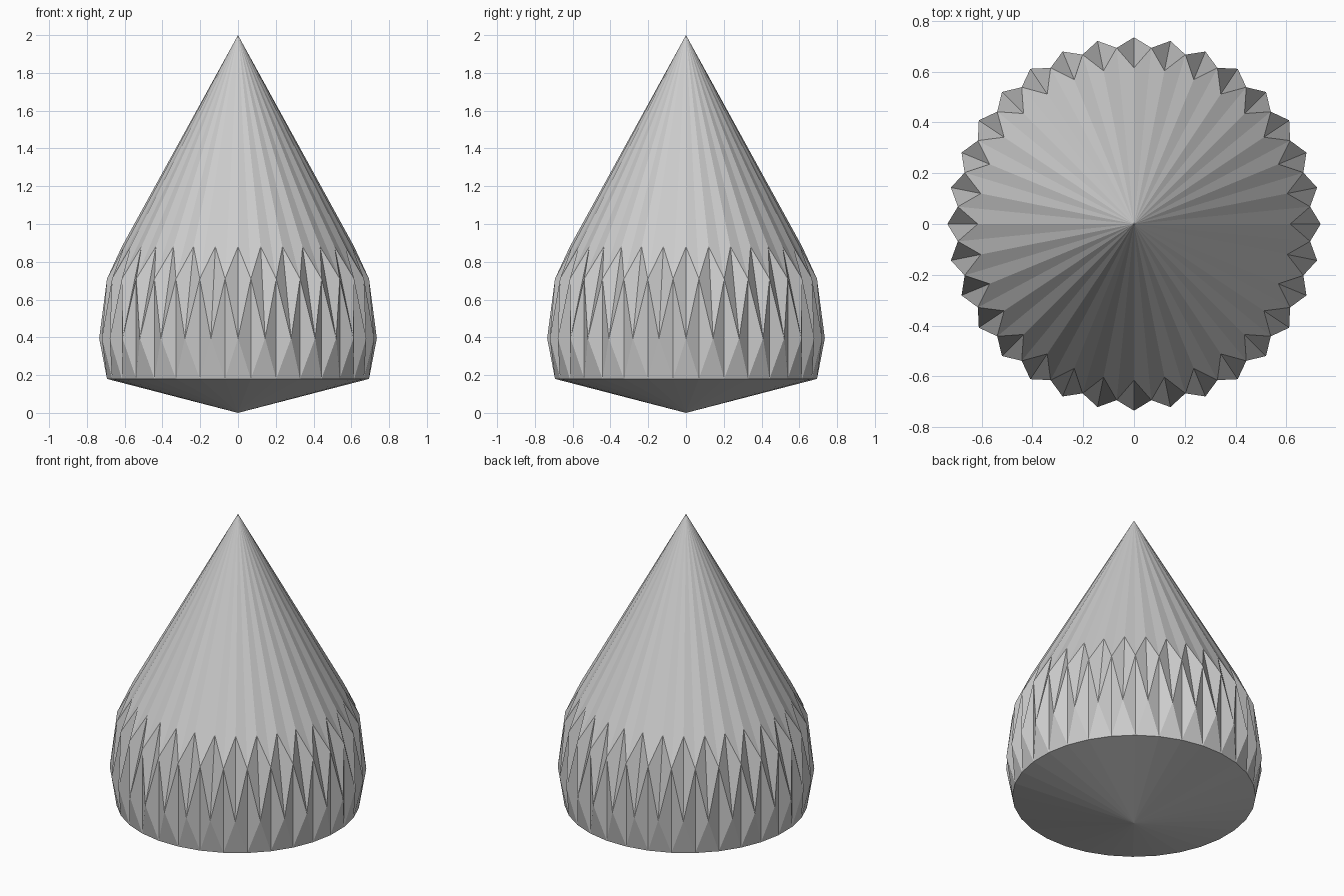
import bpy, bmesh
from math import sin, cos, pi

if "Cube" in bpy.data.objects:
    bpy.data.objects.remove(bpy.data.objects["Cube"])

N = 32
STEP = 2 * pi / N

bm = bmesh.new()


def ring(radius, z, shift):
    return [bm.verts.new((radius * sin((i + shift) * STEP),
                          radius * cos((i + shift) * STEP), z)) for i in range(N)]


# tips and the four staggered rings of the faceted girdle
top = bm.verts.new((0, 0, 2.0))
bottom = bm.verts.new((0, 0, 0.0))
notch = ring(0.615, 0.88, 0)
shoulder = ring(0.697, 0.71, 0.5)
rib = ring(0.735, 0.395, 0)
base = ring(0.697, 0.18, 0.5)

for i in range(N):
    j = (i + 1) % N
    for tri in (
        # cone
        (top, notch[i], shoulder[i]), (top, shoulder[i], notch[j]),
        # grooved teeth
        (notch[i], rib[i], shoulder[i]), (notch[j], shoulder[i], rib[j]),
        # ribs
        (rib[i], base[i], shoulder[i]), (rib[j], shoulder[i], base[i]),
        # lower facets and shallow underside
        (rib[j], base[i], base[j]), (bottom, base[j], base[i]),
    ):
        bm.faces.new(tri)

bmesh.ops.recalc_face_normals(bm, faces=bm.faces[:])
mesh = bpy.data.meshes.new("cut_gem")
bm.to_mesh(mesh)
bm.free()
bpy.context.collection.objects.link(bpy.data.objects.new("cut_gem", mesh))
